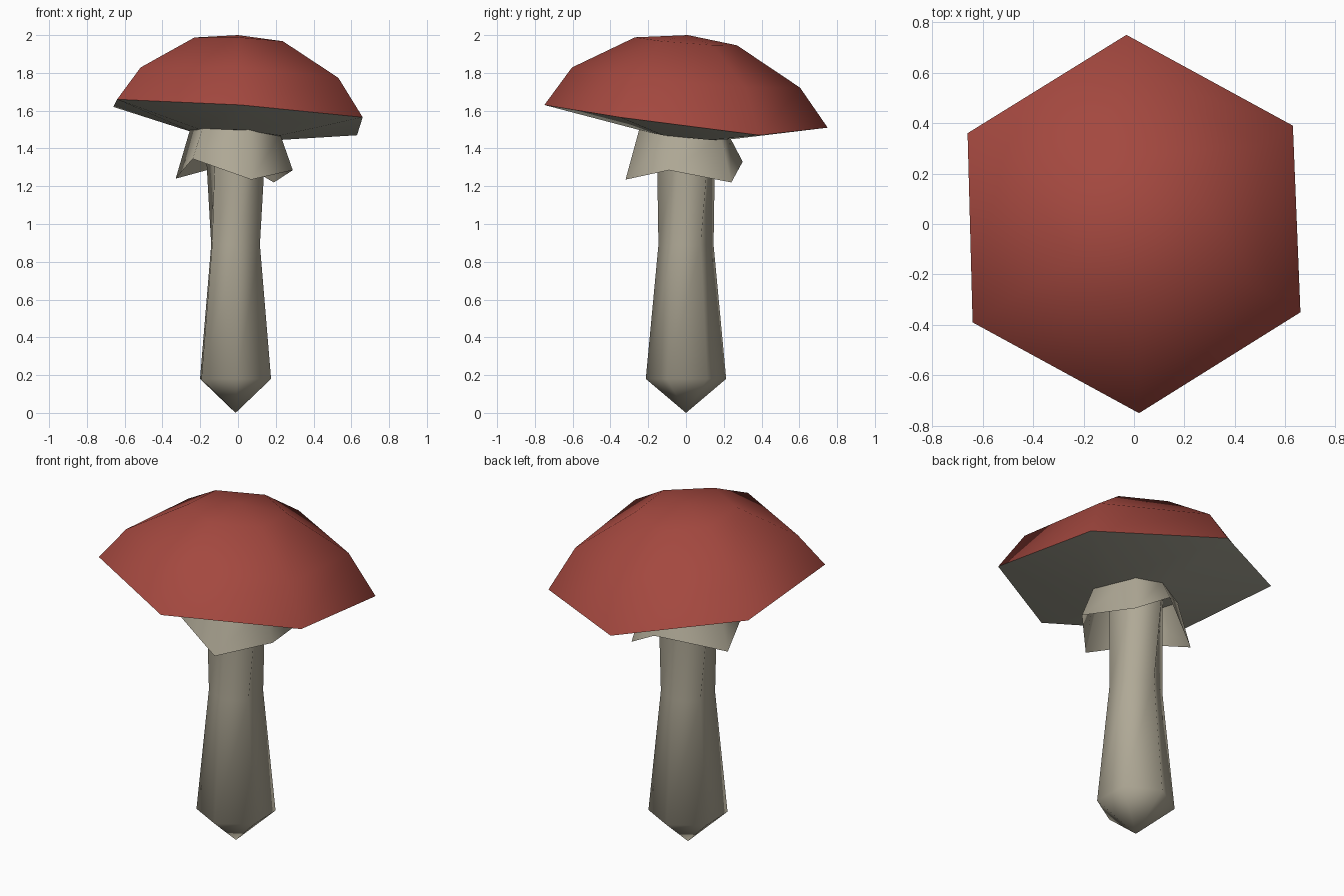
import bpy
import bmesh
from math import cos, sin, radians

SIDES = 6
cube = bpy.data.objects.get("Cube")
if cube:
    bpy.data.objects.remove(cube, do_unlink=True)


def material(name, rgb):
    mat = bpy.data.materials.new(name)
    mat.use_nodes = True
    color = (*rgb, 1.0)
    mat.diffuse_color = color
    mat.node_tree.nodes["Principled BSDF"].inputs["Base Color"].default_value = color
    return mat


def loft(name, rings, mat):
    """Skin a list of rings; a ring of one point closes the end to a tip."""
    bm = bmesh.new()
    loops = [[bm.verts.new(p) for p in ring] for ring in rings]
    for low, high in zip(loops, loops[1:]):
        for i in range(SIDES):
            j = (i + 1) % SIDES
            corners = [low[i % len(low)], low[j % len(low)],
                       high[j % len(high)], high[i % len(high)]]
            bm.faces.new(list(dict.fromkeys(corners)))
    mesh = bpy.data.meshes.new(name)
    bm.to_mesh(mesh)
    bm.free()
    mesh.shade_smooth()
    mesh.materials.append(mat)
    obj = bpy.data.objects.new(name, mesh)
    bpy.context.collection.objects.link(obj)
    return obj


def tilted(ring, scale, height, slope_x, slope_y):
    """Scaled copy of a ring, laid on a sloping plane."""
    return [(x * scale, y * scale, height + slope_x * x * scale + slope_y * y * scale)
            for x, y, _ in ring]


def hexagon(radius, z, turn):
    angles = [radians(turn + 60 * i) for i in range(SIDES)]
    return [(radius * cos(a) - 0.013, radius * sin(a), z) for a in angles]


red = material("cap red", (0.37, 0.065, 0.05))
cream = material("stem cream", (0.43, 0.395, 0.305))
grey = material("gill grey", (0.40, 0.39, 0.315))

# Cap: leaning six-sided dome
rim = [(0.66, -0.35, 1.565), (0.63, 0.39, 1.47), (-0.03, 0.75, 1.51),
       (-0.66, 0.36, 1.62), (-0.64, -0.39, 1.66), (0.02, -0.75, 1.63)]
loft("cap", [rim,
             tilted(rim, 0.805, 1.775, -0.05, -0.09),
             tilted(rim, 0.36, 1.967, -0.04, -0.08),
             [(0.0, 0.01, 2.0)]], red)

# Gills: shallow underside dipping towards the stem
loft("gills", [[(0, 0, 1.475)], tilted(rim, 0.34, 1.475, -0.08, -0.1), rim], grey)

# Collar: open ragged skirt hanging under the gills
hem = [(0.29, -0.09, 1.285), (0.19, 0.24, 1.22), (0.0, 0.3, 1.33),
       (-0.33, 0.08, 1.24), (-0.24, -0.2, 1.345), (0.07, -0.32, 1.235)]
loft("collar", [hem, tilted(hem, 0.77, 1.485, -0.08, -0.1)], cream)

# Stem: pointed foot, narrow waist, slightly twisted top
loft("stem", [[(-0.013, 0, 0)],
              hexagon(0.213, 0.18, -28),
              hexagon(0.146, 0.89, -28),
              hexagon(0.165, 1.48, -10)], cream)
